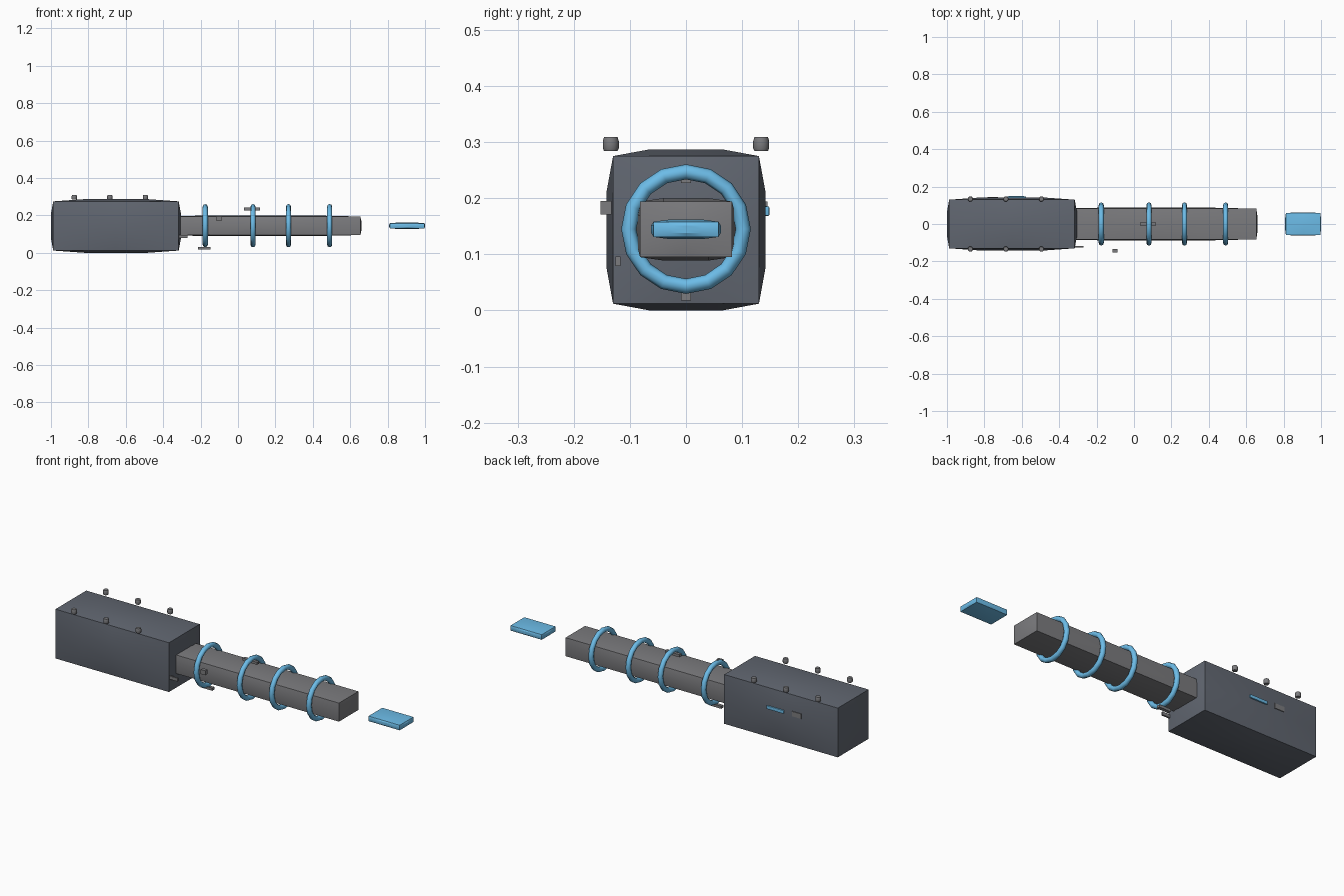
import bpy, bmesh, math
from mathutils import Vector

if "Cube" in bpy.data.objects:
    bpy.data.objects.remove(bpy.data.objects["Cube"])


def material(name, rgb):
    m = bpy.data.materials.new(name)
    m.diffuse_color = (*rgb, 1)
    m.use_nodes = True
    m.node_tree.nodes["Principled BSDF"].inputs["Base Color"].default_value = m.diffuse_color
    return m


DARK = material("dark_slate", (0.12, 0.135, 0.165))
GREY = material("mid_grey", (0.2, 0.2, 0.21))
BLUE = material("glow_blue", (0.15, 0.5, 0.8))


def finish(obj, mat, angle=30):
    obj.data.materials.append(mat)
    bpy.ops.object.select_all(action='DESELECT')
    obj.select_set(True)
    bpy.context.view_layer.objects.active = obj
    bpy.ops.object.shade_smooth_by_angle(angle=math.radians(angle))


def pillow_box(name, lo, hi, bulge, mat):
    """Box with straight edges whose faces puff outward by bulge, within lo..hi."""
    lo, hi = Vector(lo), Vector(hi)
    mid, half = (lo + hi) / 2, (hi - lo) / 2 - Vector((bulge,) * 3)
    bm = bmesh.new()
    bmesh.ops.create_cube(bm, size=2)
    if bulge:
        bmesh.ops.subdivide_edges(bm, edges=bm.edges[:], cuts=3, use_grid_fill=True)
    for v in bm.verts:
        c = v.co.copy()
        on = [i for i in range(3) if abs(c[i]) > 0.99]
        v.co = mid + Vector(c[i] * half[i] for i in range(3))
        if len(on) == 1:
            v.co[on[0]] += math.copysign(bulge, c[on[0]])
    me = bpy.data.meshes.new(name)
    bm.to_mesh(me)
    bm.free()
    obj = bpy.data.objects.new(name, me)
    bpy.context.collection.objects.link(obj)
    finish(obj, mat)


# Main masses
pillow_box("body", (-1.0, -0.142, 0), (-0.305, 0.142, 0.287), 0.012, DARK)
pillow_box("barrel", (-0.42, -0.088, 0.089), (0.66, 0.088, 0.2), 0.006, GREY)
pillow_box("muzzle_plate", (0.808, -0.062, 0.127), (1.0, 0.062, 0.162), 0.004, BLUE)

# Side panel, vent and small attachments
pillow_box("side_light", (-0.68, 0.13, 0.168), (-0.577, 0.149, 0.186), 0.001, BLUE)
pillow_box("side_vent", (-0.783, 0.13, 0.168), (-0.727, 0.1455, 0.194), 0, GREY)
pillow_box("side_switch", (-0.114, -0.152, 0.171), (-0.087, -0.133, 0.195), 0, GREY)
pillow_box("top_rail", (0.032, -0.009, 0.227), (0.118, 0.009, 0.241), 0, GREY)
pillow_box("lower_rail", (-0.214, -0.009, 0.018), (-0.146, 0.009, 0.032), 0, GREY)
pillow_box("front_latch", (-0.33, -0.126, 0.079), (-0.27, -0.117, 0.096), 0, GREY)

# Coil rings around the barrel
for i, x in enumerate((-0.175, 0.08, 0.27, 0.49)):
    bpy.ops.mesh.primitive_torus_add(
        location=(x, 0, 0.145), rotation=(0, math.pi / 2, 0),
        major_segments=16, minor_segments=8,
        major_radius=0.102, minor_radius=0.0135)
    ring = bpy.context.object
    ring.name = f"coil_ring_{i + 1}"
    finish(ring, BLUE, 60)

# Knobs along the upper edges: lathed profile
PROFILE = ((0.012, 0.284), (0.0142, 0.289), (0.0142, 0.302), (0.012, 0.309))
SIDES = 12
for side, y in (("front", -0.134), ("back", 0.134)):
    for i, x in enumerate((-0.875, -0.685, -0.495)):
        bm = bmesh.new()
        rings = [[bm.verts.new((x + r * math.cos(2 * math.pi * k / SIDES),
                                y + r * math.sin(2 * math.pi * k / SIDES), z))
                  for k in range(SIDES)] for r, z in PROFILE]
        for a, b in zip(rings, rings[1:]):
            for k in range(SIDES):
                n = (k + 1) % SIDES
                bm.faces.new((a[k], a[n], b[n], b[k]))
        bm.faces.new(rings[0][::-1])
        bm.faces.new(rings[-1])
        me = bpy.data.meshes.new("knob")
        bm.to_mesh(me)
        bm.free()
        knob = bpy.data.objects.new(f"{side}_knob_{i + 1}", me)
        bpy.context.collection.objects.link(knob)
        finish(knob, GREY, 35)
